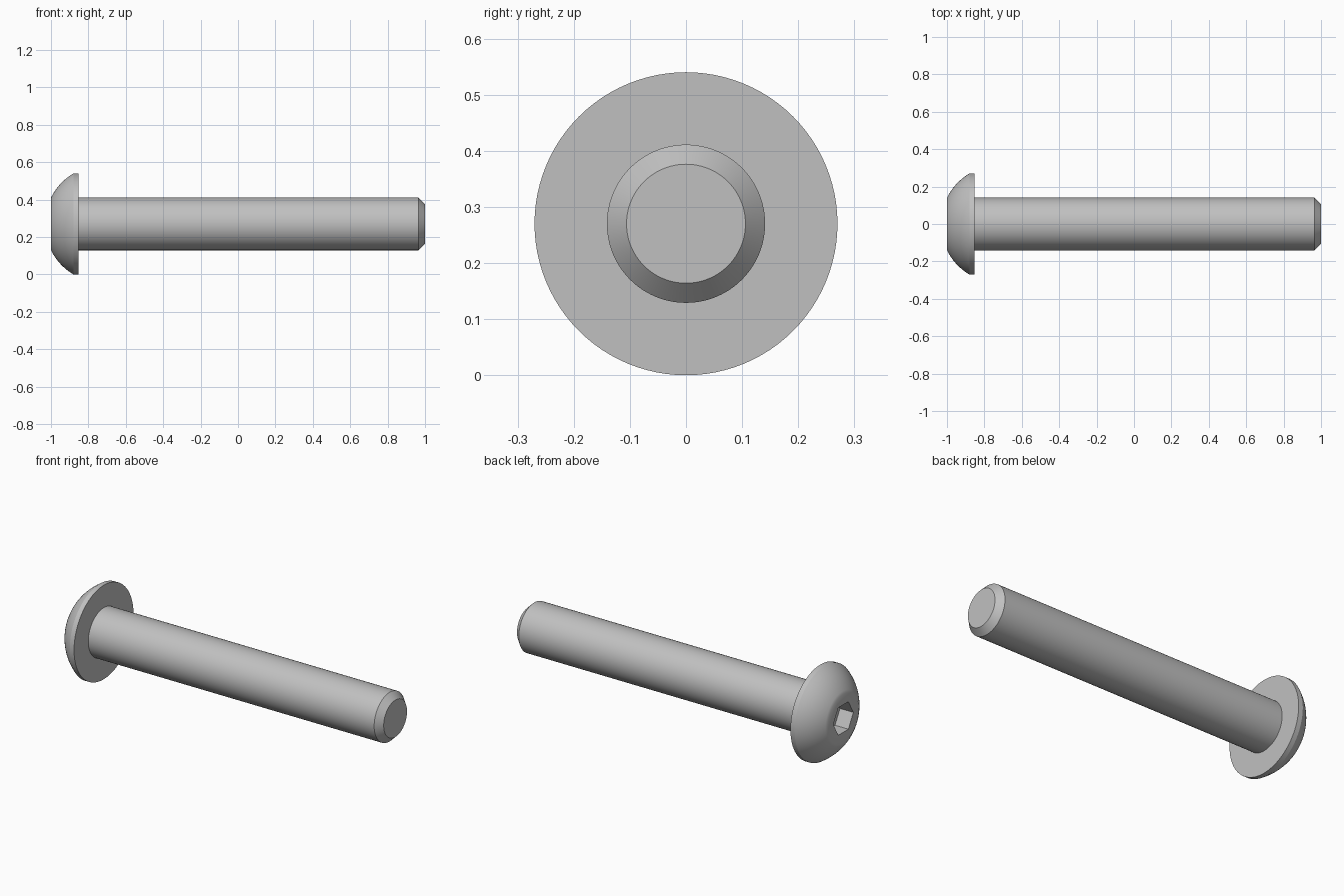
import bpy, bmesh, math

if "Cube" in bpy.data.objects:
    bpy.data.objects.remove(bpy.data.objects["Cube"], do_unlink=True)

SEGMENTS = 96
AXIS_Z = 0.27
HEAD_R, SHANK_R = 0.27, 0.141
HEAD_X, RIM_X, NECK_X, TIP_X = -1.0, -0.88, -0.853, 1.0
FACE_R = 0.14
SOCKET_FLAT, SOCKET_DEPTH = 0.079, 0.085

steel = bpy.data.materials.new("steel grey")
steel.use_nodes = True
steel.diffuse_color = (0.53, 0.53, 0.53, 1)
steel.node_tree.nodes["Principled BSDF"].inputs["Base Color"].default_value = steel.diffuse_color


def hexagon(a):
    """Radius of the socket outline at angle a."""
    return SOCKET_FLAT / math.cos(a % (math.pi / 3) - math.pi / 6)


def lathe(name, profile, cap_first=False, cap_last=False):
    """Sweep (x, radius) points round the bolt axis; a radius may be a function of angle."""
    bm = bmesh.new()
    rings = []
    for x, radius in profile:
        ring = []
        for i in range(SEGMENTS):
            a = math.tau * i / SEGMENTS
            r = radius(a) if callable(radius) else radius
            ring.append(bm.verts.new((x, r * math.cos(a), AXIS_Z + r * math.sin(a))))
        rings.append(ring)
    for near, far in zip(rings, rings[1:]):
        for i in range(SEGMENTS):
            j = (i + 1) % SEGMENTS
            bm.faces.new((near[i], far[i], far[j], near[j]))
    if cap_first:
        bm.faces.new(rings[0])
    if cap_last:
        bm.faces.new(rings[-1][::-1])
    # Face the surface outwards along the sweep direction
    bmesh.ops.reverse_faces(bm, faces=bm.faces[:])
    bm.normal_update()
    mesh = bpy.data.meshes.new(name)
    bm.to_mesh(mesh)
    bm.free()
    mesh.materials.append(steel)
    obj = bpy.data.objects.new(name, mesh)
    bpy.context.collection.objects.link(obj)
    bpy.ops.object.select_all(action="DESELECT")
    obj.select_set(True)
    bpy.context.view_layer.objects.active = obj
    bpy.ops.object.shade_smooth_by_angle(angle=math.radians(30))
    return obj


# Dome: shallow arc bulging out from the chord between flat face and rim
dx, dr = RIM_X - HEAD_X, HEAD_R - FACE_R
chord = math.hypot(dx, dr)
dome = []
for k in range(13):
    t = k / 12
    bulge = 4 * 0.013 * t * (1 - t)
    dome.append((HEAD_X + dx * t - bulge * dr / chord,
                 FACE_R + dr * t + bulge * dx / chord))

# Button head with its hexagonal socket, open where the shank joins
socket = [(HEAD_X + SOCKET_DEPTH, hexagon), (HEAD_X, hexagon)]
lathe("button_head", socket + dome + [(NECK_X, HEAD_R), (NECK_X, SHANK_R)], cap_first=True)

# Plain shank with a chamfered tip
lathe("shank", [(NECK_X, SHANK_R), (TIP_X - 0.036, SHANK_R), (TIP_X, 0.106)], cap_last=True)
